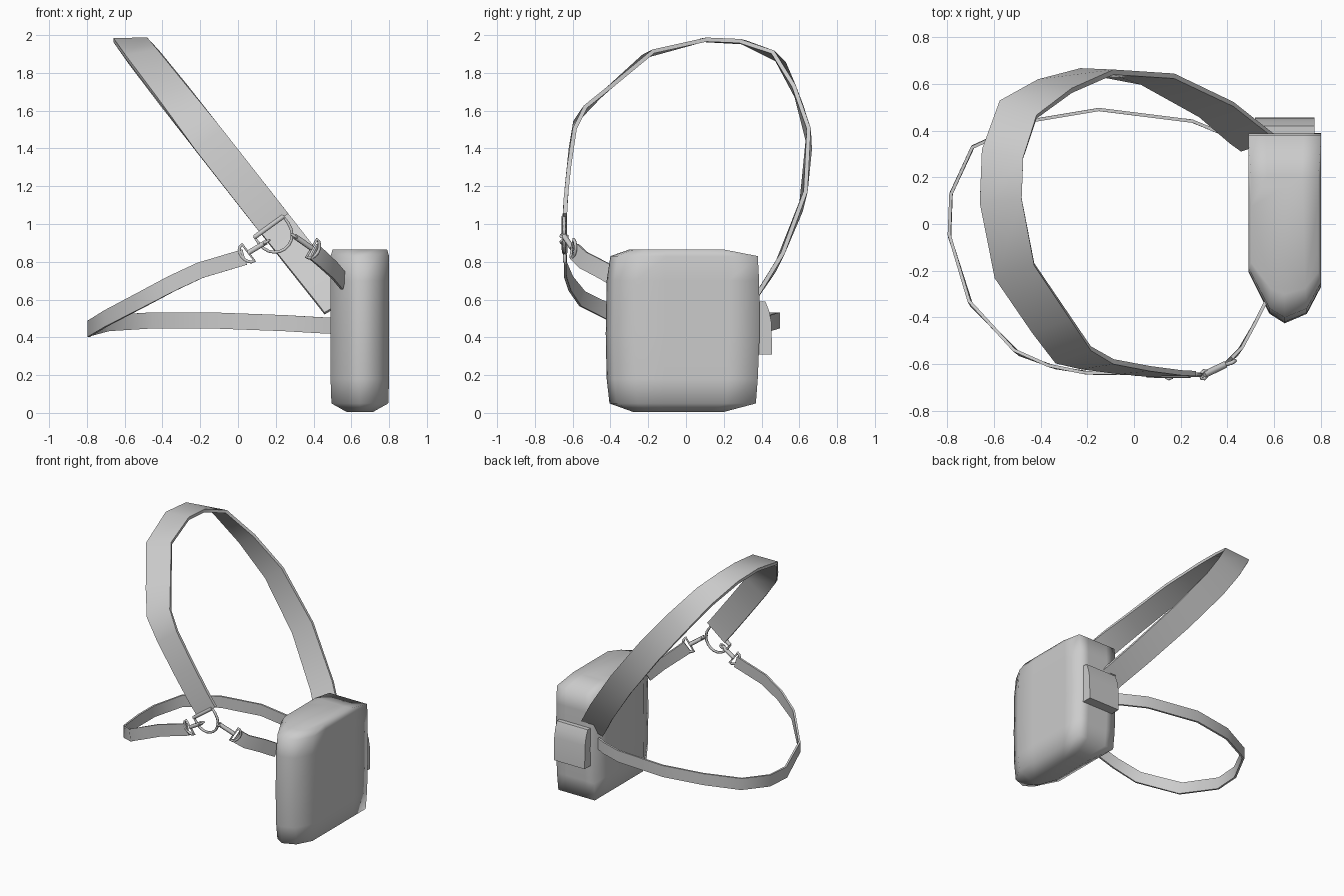
import bpy, bmesh, math
from mathutils import Vector

cube = bpy.data.objects.get("Cube")
if cube:
    bpy.data.objects.remove(cube, do_unlink=True)

grey = bpy.data.materials.new("plain grey")
grey.use_nodes = True
COLOUR = (0.6, 0.6, 0.6, 1)
grey.diffuse_color = COLOUR
grey.node_tree.nodes["Principled BSDF"].inputs["Base Color"].default_value = COLOUR


def loft(name, rings, angle, closed=False):
    """Skin a list of equal-length closed rings and cap or join the ends."""
    bm = bmesh.new()
    rows = [[bm.verts.new(p) for p in ring] for ring in rings]
    pairs = list(zip(rows, rows[1:])) + ([(rows[-1], rows[0])] if closed else [])
    for a, b in pairs:
        n = len(a)
        for i in range(n):
            bm.faces.new((a[i], a[(i + 1) % n], b[(i + 1) % n], b[i]))
    if not closed:
        bm.faces.new(rows[0])
        bm.faces.new(rows[-1])
    bmesh.ops.recalc_face_normals(bm, faces=bm.faces)
    me = bpy.data.meshes.new(name)
    bm.to_mesh(me)
    bm.free()
    me.materials.append(grey)
    ob = bpy.data.objects.new(name, me)
    bpy.context.collection.objects.link(ob)
    bpy.ops.object.select_all(action='DESELECT')
    ob.select_set(True)
    bpy.context.view_layer.objects.active = ob
    bpy.ops.object.shade_smooth_by_angle(angle=math.radians(angle))
    return ob


def ribbon(name, path, width, thick, axis):
    """Flat strap along a path, its width kept as close to the axis as it can be."""
    pts = [Vector(p) for p in path]
    rings = []
    for i, p in enumerate(pts):
        t = (pts[min(i + 1, len(pts) - 1)] - pts[max(i - 1, 0)]).normalized()
        w = (axis - axis.dot(t) * t).normalized()
        n = t.cross(w) * thick / 2
        w *= width / 2
        rings.append([p - w - n, p + w - n, p + w + n, p - w + n])
    return loft(name, rings, 50)


def wire(name, path, radius, closed=False):
    """Round metal wire along a path."""
    cu = bpy.data.curves.new(name, 'CURVE')
    cu.dimensions = '3D'
    cu.bevel_depth = radius
    cu.bevel_resolution = 1
    cu.use_fill_caps = True
    sp = cu.splines.new('POLY')
    sp.points.add(len(path) - 1)
    for q, p in zip(sp.points, path):
        q.co = (*p, 1)
    sp.use_cyclic_u = closed
    cu.materials.append(grey)
    ob = bpy.data.objects.new(name, cu)
    bpy.context.collection.objects.link(ob)
    return ob


# Bag: horizontal outlines stacked upward (z, front y, back y, x scale about the middle)
LEVELS = [(0.005, -0.28, 0.20, 0.45), (0.05, -0.405, 0.37, 0.97), (0.18, -0.42, 0.38, 1),
          (0.42, -0.425, 0.39, 1), (0.70, -0.42, 0.387, 1), (0.83, -0.40, 0.38, 1),
          (0.865, -0.30, 0.20, 0.93)]
OUTLINE = [(-0.155, 1.0), (-0.155, 0.75), (-0.155, 0.27), (-0.065, 0.05), (0, 0.0),
           (0.095, 0.05), (0.155, 0.19), (0.155, 0.38), (0.155, 0.8), (0.155, 1.0),
           (0.08, 1.0), (-0.08, 1.0)]
loft("bag_body", [[(0.645 + x * s, yf + (yb - yf) * t, z) for x, t in OUTLINE]
                  for z, yf, yb, s in LEVELS], 100)

# Pocket with rounded flap on the back of the bag
POCKET = [(0.36, 0.59), (0.42, 0.59), (0.44, 0.54), (0.452, 0.48), (0.456, 0.31), (0.36, 0.31)]
loft("back_pocket", [[(x, y, z) for y, z in POCKET] for x in (0.518, 0.645, 0.772)], 40)

# Wide shoulder strap, lying in one slanted plane
SHOULDER = [(-0.64, 1.0), (-0.64, 1.08), (-0.625, 1.25), (-0.6, 1.45), (-0.56, 1.58),
            (-0.43, 1.70), (-0.2, 1.90), (0.1, 1.975), (0.3, 1.965), (0.49, 1.88),
            (0.59, 1.68), (0.653, 1.45), (0.62, 1.12), (0.49, 0.80), (0.38, 0.63), (0.345, 0.57)]
ribbon("shoulder_strap", [(0.195 - (z - 1) * 0.785, y, z) for y, z in SHOULDER],
       0.18, 0.022, Vector((1, 0, 0)))

# Narrow waist strap around the side, and the short strap to the bag
Z = Vector((0, 0, 1))
ribbon("waist_strap", [
    (0.035, -0.64, 0.825), (-0.2, -0.637, 0.755), (-0.35, -0.61, 0.685), (-0.5, -0.55, 0.605),
    (-0.70, -0.34, 0.50), (-0.79, -0.05, 0.445), (-0.783, 0.13, 0.45), (-0.69, 0.33, 0.475),
    (-0.45, 0.44, 0.49), (-0.15, 0.49, 0.49), (0.25, 0.44, 0.475), (0.42, 0.37, 0.465),
    (0.52, 0.31, 0.46)], 0.085, 0.014, Z)
ribbon("short_strap", [(0.40, -0.59, 0.855), (0.45, -0.545, 0.81), (0.51, -0.44, 0.755),
                       (0.56, -0.34, 0.695)], 0.095, 0.014, Z)

# D ring at the end of the shoulder strap
a, b = Vector((0.087, -0.645, 0.93)), Vector((0.24, -0.645, 1.04))
mid, half = (a + b) / 2, (b - a) / 2
down = Vector((half.z, 0, -half.x)).normalized()
arc = [mid + down * 0.045 + half * math.cos(t) + down * 0.10 * math.sin(t)
       for t in [math.pi * i / 10 for i in range(11)]]
wire("d_ring", [b] + arc + [a], 0.009, True)
wire("d_ring_bar", [a, b], 0.014)


# Clips: a link from the D ring to a small D-shaped loop holding the strap
def clip(side, start, end, tilt):
    start, end, tilt = Vector(start), Vector(end), Vector(tilt).normalized()
    along = (end - start).normalized()
    wire(side + "_clip_link", [start, end], 0.015)
    loop = [end + tilt * 0.055 * math.cos(t) + along * 0.042 * math.sin(t)
            for t in [math.pi * i / 8 for i in range(9)]]
    wire(side + "_clip_loop", loop, 0.009, True)
    # Small hook eye around the D ring wire
    wire(side + "_clip_eye", [start + along * 0.018 * math.cos(t)
                              + Vector((0, 0.018, 0)) * math.sin(t)
                              for t in [math.tau * i / 8 for i in range(8)]], 0.007, True)


clip("right", (0.15, -0.645, 0.905), (0.055, -0.642, 0.848), (-0.6, 0, 0.8))
clip("left", (0.30, -0.645, 0.935), (0.39, -0.602, 0.872), (0.5, 0.15, 0.85))
